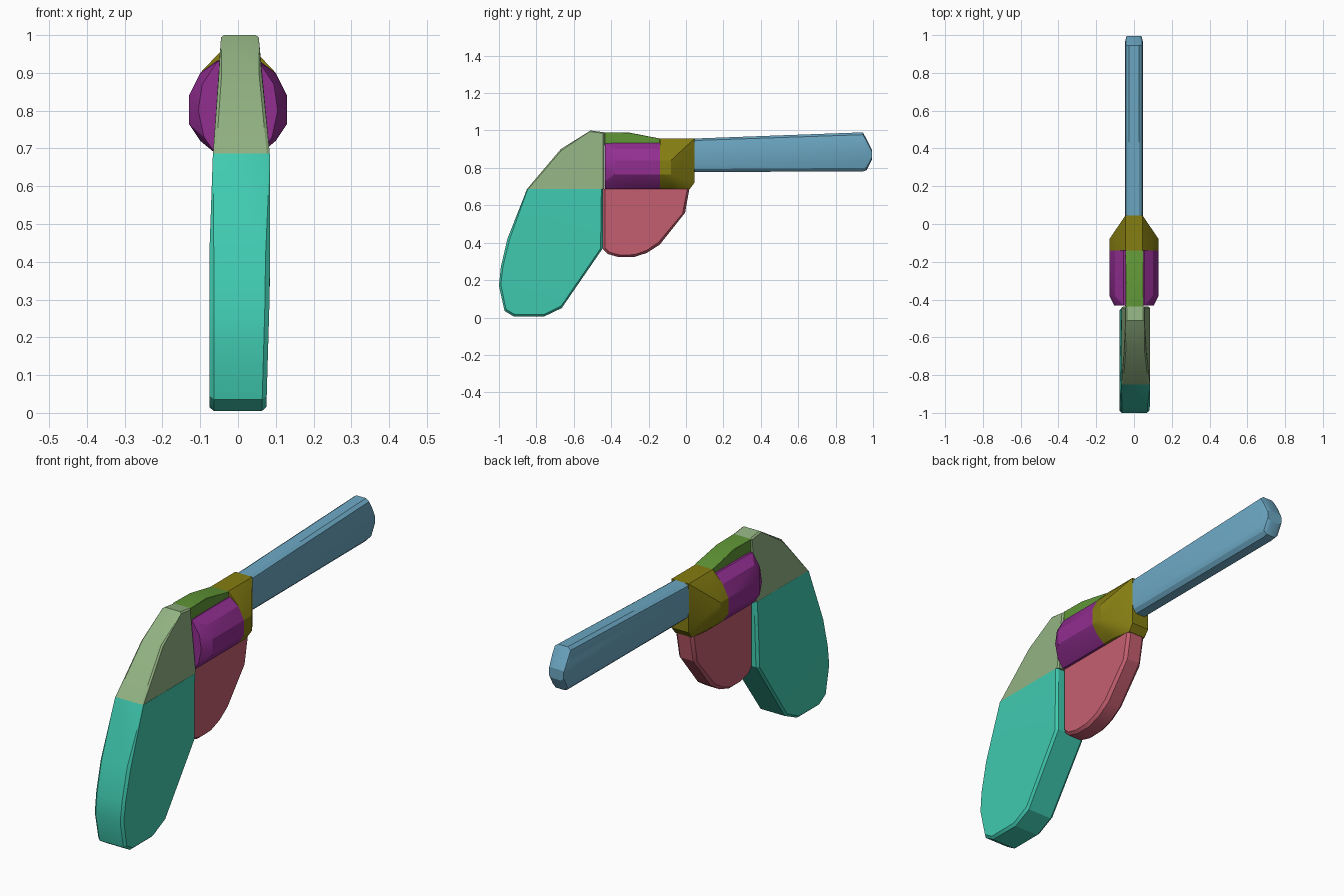
import bpy
import bmesh
import math

cube = bpy.data.objects.get("Cube")
if cube:
    bpy.data.objects.remove(cube, do_unlink=True)

SEAM = 0.687  # height where the upper and lower bodies meet


def material(name, rgb):
    linear = [((c / 255 + 0.055) / 1.055) ** 2.4 for c in rgb] + [1]
    mat = bpy.data.materials.new(name)
    mat.use_nodes = True
    mat.diffuse_color = linear
    mat.node_tree.nodes["Principled BSDF"].inputs["Base Color"].default_value = linear
    return mat


def hull(name, points, mat):
    """Solid convex part around a set of points."""
    bm = bmesh.new()
    verts = [bm.verts.new(p) for p in points]
    res = bmesh.ops.convex_hull(bm, input=verts)
    loose = [v for v in bm.verts if not v.link_faces]
    bmesh.ops.delete(bm, geom=loose, context='VERTS')
    bmesh.ops.dissolve_limit(bm, angle_limit=math.radians(1),
                             verts=bm.verts[:], edges=bm.edges[:])
    bmesh.ops.recalc_face_normals(bm, faces=bm.faces[:])
    mesh = bpy.data.meshes.new(name)
    bm.to_mesh(mesh)
    bm.free()
    mesh.materials.append(mat)
    obj = bpy.data.objects.new(name, mesh)
    bpy.context.collection.objects.link(obj)
    bpy.ops.object.select_all(action='DESELECT')
    obj.select_set(True)
    bpy.context.view_layer.objects.active = obj
    bpy.ops.object.shade_smooth_by_angle(angle=math.radians(25))
    return obj


def plate(name, profile, width, chamfer, mat):
    """Side profile (y, z) given thickness, with chamfered rims off the seam.
    width(z) returns the right and left limits in x."""
    cy = (min(p[0] for p in profile) + max(p[0] for p in profile)) / 2
    cz = (min(p[1] for p in profile) + max(p[1] for p in profile)) / 2
    points = []
    for y, z in profile:
        d = math.hypot(y - cy, z - cz)
        k = 1 - chamfer / d
        iy = cy + (y - cy) * k
        iz = z if abs(z - SEAM) < 0.001 else cz + (z - cz) * k
        lo, hi = width(z)
        points += [(lo + chamfer, y, z), (hi - chamfer, y, z), (lo, iy, iz), (hi, iy, iz)]
    return hull(name, points, mat)


def ring(y, section):
    return [(s * x, y, z) for x, z in section for s in (-1, 1)]


def blend(a, b, t):
    t = max(0, min(1, t))
    return a + (b - a) * t


teal = material("teal", (64, 203, 177))
sage = material("sage", (146, 178, 130))
purple = material("purple", (146, 46, 145))
olive = material("olive", (133, 125, 18))
green = material("leaf green", (96, 150, 54))
rose = material("rose", (197, 95, 112))
blue = material("sky blue", (108, 168, 196))

# Grip
plate("grip",
      [(-0.85, SEAM), (-0.445, SEAM), (-0.445, 0.37), (-0.665, 0.05), (-0.76, 0.005),
       (-0.92, 0.005), (-0.97, 0.035), (-1, 0.17), (-0.99, 0.27), (-0.955, 0.42)],
      lambda z: (blend(-0.076, -0.066, (z - 0.62) / 0.07), blend(0.075, 0.085, z / 0.35)),
      0.012, teal)

# Rear frame, narrowing to the top
plate("rear_frame",
      [(-0.85, SEAM), (-0.437, SEAM), (-0.437, 0.99), (-0.51, 1.0), (-0.67, 0.90)],
      lambda z: (blend(-0.066, -0.045, (z - SEAM) / 0.3), blend(0.084, 0.055, (z - SEAM) / 0.3)),
      0.008, sage)

# Top strap over the cylinder
plate("top_strap",
      [(-0.437, 0.92), (-0.437, 0.99), (-0.31, 0.99), (-0.14, 0.957), (-0.14, 0.92)],
      lambda z: (-0.044, 0.05), 0.003, green)

# Cylinder with a tapered rear
drum = [(0.055, 0.933), (0.10, 0.90), (0.13, 0.84), (0.13, 0.765), (0.10, 0.72), (0.06, SEAM)]
rear = [(0.055, 0.93), (0.095, 0.87), (0.105, 0.80), (0.09, 0.73), (0.06, SEAM)]
hull("cylinder", ring(-0.14, drum) + ring(-0.38, drum) + ring(-0.432, rear), purple)

# Front frame, tapering to the barrel
collar = [(0.046, 0.957)] + drum[1:]
nose = [(0.046, 0.957), (0.046, 0.72)]
hull("front_frame",
     ring(-0.14, collar) + ring(-0.08, collar) + ring(0.045, nose) + ring(0.02, [(0.044, SEAM)]),
     olive)

# Trigger guard
plate("trigger_guard",
      [(-0.445, SEAM), (0.018, SEAM), (-0.005, 0.56), (-0.14, 0.39), (-0.21, 0.345),
       (-0.28, 0.323), (-0.36, 0.323), (-0.42, 0.34), (-0.445, 0.365)],
      lambda z: (-0.048, 0.048), 0.014, rose)

# Barrel with rounded edges and a blunt muzzle
barrel_points = []
for y, low, high, half in [(0.045, 0.778, 0.957, 0.047), (0.945, 0.781, 0.99, 0.047),
                           (0.965, 0.787, 0.955, 0.047), (0.995, 0.845, 0.895, 0.04)]:
    h = high - low
    section = [(half * 0.55, high), (half * 0.9, high - h * 0.06), (half, high - h * 0.2),
               (half, low + h * 0.25), (half * 0.85, low + h * 0.09), (half * 0.5, low)]
    barrel_points += ring(y, section)
hull("barrel", barrel_points, blue)
